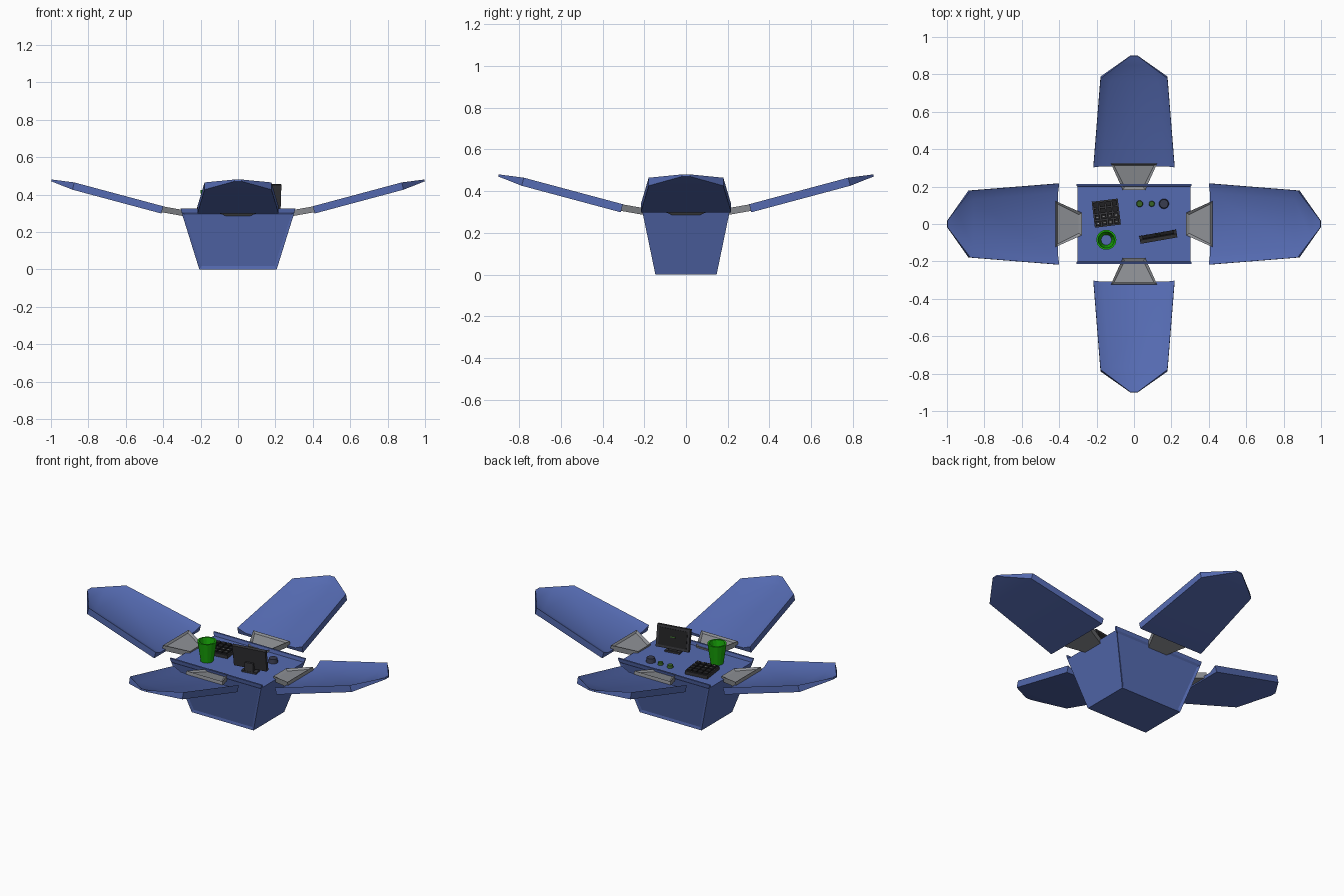
import bpy, bmesh, math
from mathutils import Matrix, Vector

if "Cube" in bpy.data.objects:
    bpy.data.objects.remove(bpy.data.objects["Cube"])

def mat(name, c):
    m = bpy.data.materials.new(name)
    m.diffuse_color = (*c, 1)
    m.use_nodes = True
    m.node_tree.nodes["Principled BSDF"].inputs["Base Color"].default_value = m.diffuse_color
    return m

BLUE = mat("blue", (0.09, 0.145, 0.44))
GREY = mat("grey", (0.27, 0.28, 0.3))
GREEN = mat("green", (0.01, 0.42, 0.003))
DARK = mat("dark_grey", (0.035, 0.035, 0.04))
BLACK = mat("black", (0.015, 0.015, 0.017))
PALE = mat("pale_grey", (0.4, 0.4, 0.4))
OLIVE = mat("dark_green", (0.04, 0.13, 0.02))
SLATE = mat("slate", (0.04, 0.045, 0.08))
T, R = Matrix.Translation, lambda a, ax: Matrix.Rotation(math.radians(a), 4, ax)

def finish(bm, name, material, mx=Matrix(), smooth=None):
    bmesh.ops.recalc_face_normals(bm, faces=bm.faces)
    me = bpy.data.meshes.new(name)
    bm.to_mesh(me)
    bm.free()
    me.materials.append(material)
    ob = bpy.data.objects.new(name, me)
    bpy.context.collection.objects.link(ob)
    ob.matrix_world = mx
    if smooth:
        bpy.context.view_layer.objects.active = ob
        ob.select_set(True)
        bpy.ops.object.shade_smooth_by_angle(angle=math.radians(smooth))
        ob.select_set(False)
    return ob

def box(name, size, material, mx):
    bm = bmesh.new()
    bmesh.ops.create_cube(bm, size=1)
    bmesh.ops.scale(bm, vec=size, verts=bm.verts)
    return finish(bm, name, material, mx)

def prism(bottom, top):
    bm = bmesh.new()
    lo = [bm.verts.new(p) for p in bottom]
    hi = [bm.verts.new(p) for p in top]
    bm.faces.new(lo)
    bm.faces.new(hi)
    n = len(lo)
    for i in range(n):
        bm.faces.new((lo[i], lo[(i+1) % n], hi[(i+1) % n], hi[i]))
    bmesh.ops.recalc_face_normals(bm, faces=bm.faces)
    bm.normal_update()
    return bm

def rect(x, y, z):
    return [(-x, -y, z), (x, -y, z), (x, y, z), (-x, y, z)]

# tapered body with framed front and back panels
TOP = 0.305
bm = prism(rect(0.207, 0.147, 0), rect(0.302, 0.21, TOP))
panels = [f for f in bm.faces if abs(f.normal.y) > 0.7]
bmesh.ops.inset_individual(bm, faces=panels, thickness=0.02, depth=-0.006)
finish(bm, "body", BLUE)

# raised lips along the front and back edges of the top
for s, n in ((-1, "front"), (1, "back")):
    bm = prism([(-0.302, s*0.2, TOP), (0.302, s*0.2, TOP), (0.302, s*0.21, TOP), (-0.302, s*0.21, TOP)],
               [(-0.307, s*0.204, 0.326), (0.307, s*0.204, 0.326), (0.307, s*0.214, 0.326), (-0.307, s*0.214, 0.326)])
    finish(bm, n + "_lip", BLUE)

# petal: dished panel, local x points outward
def petal(name, mx):
    bm = bmesh.new()
    def ring(pts):
        left = [bm.verts.new((u, v, w)) for u, v, w in pts]
        right = [bm.verts.new((u, -v, w)) for u, v, w in pts]
        return left, right
    outer = ring([(0, .217, .02), (.492, .179, .02), (.613, .018, .004)])
    inner = ring([(0, .168, -.002), (.47, .13, -.002), (.56, .075, -.002)])
    under = ring([(0, .217, -.02), (.492, .179, -.02), (.613, .018, -.006)])
    for s in (0, 1):
        o, i, u = outer[s], inner[s], under[s]
        for k in (0, 1):
            bm.faces.new((o[k], o[k+1], i[k+1], i[k]))
            bm.faces.new((o[k], o[k+1], u[k+1], u[k]))
    for k in (0, 1):
        for l, r in (inner, under):
            bm.faces.new((l[k], l[k+1], r[k+1], r[k]))
    (ol, orr), (il, ir), (ul, ur) = outer, inner, under
    bm.faces.new((ol[2], orr[2], ir[2], il[2]))
    bm.faces.new((ol[2], orr[2], ur[2], ul[2]))
    bm.faces.new((ol[0], il[0], ir[0], orr[0], ur[0], ul[0]))
    finish(bm, name, BLUE, mx, 30)

# four petals with their hinge arms
for k, side in enumerate(("right", "back", "left", "front")):
    off = 0.405 if k % 2 == 0 else 0.308
    turn = R(90*k, 'Z')
    petal(side + "_petal", turn @ T((off, 0, 0.318)) @ R(-15, 'Y'))
    def arm(w):
        return [(-.125, -.06, w), (.015, -.122, w), (.015, .122, w), (-.125, .06, w)]
    bm = prism(arm(-.017), arm(.015))
    bmesh.ops.inset_individual(bm, faces=[f for f in bm.faces if f.normal.z > .9],
                               thickness=0.018, depth=-0.01)
    finish(bm, side + "_hinge", GREY, turn @ T((off, 0, 0.322)) @ R(-10, 'Y'))

# keypad with keys, slightly turned
pad = T((-0.148, 0.058, TOP)) @ R(7, 'Z')
box("keypad", (0.14, 0.14, 0.02), DARK, pad @ T((0, 0, 0.01)))
for r in range(4):
    for c in range(4):
        p = ((c - 1.5)*0.033, (r - 1.5)*0.033, 0.024)
        box("key", (0.027, 0.027, 0.01), BLACK, pad @ T(p))
        if r < 2:
            box("key_mark", (0.01, 0.004, 0.002), PALE, pad @ T((p[0], p[1], 0.0295)))

# open tapered cup
bm = bmesh.new()
prof = [(.036, TOP), (.054, .425), (.044, .425), (.028, TOP)]
N = 14
rings = [[bm.verts.new((r*math.cos(2*math.pi*i/N), r*math.sin(2*math.pi*i/N), z))
          for i in range(N)] for r, z in prof]
for a in range(4):
    p, q = rings[a], rings[(a+1) % 4]
    for i in range(N):
        bm.faces.new((p[i], p[(i+1) % N], q[(i+1) % N], q[i]))
finish(bm, "cup", GREEN, T((-0.148, -0.085, 0)))

# two small buttons and a knob
for x, r, h, m, n in ((.03, .018, .015, OLIVE, "button"), (.095, .016, .015, OLIVE, "button"),
                      (.16, .027, .025, SLATE, "knob")):
    bm = bmesh.new()
    bmesh.ops.create_cone(bm, cap_ends=True, segments=16, radius1=r, radius2=r*0.85, depth=h)
    finish(bm, n, m, T((x, 0.108, TOP + h/2)), 40)

# monitor leaning back, its screen towards the keypad
mon = T((0.13, -0.068, TOP)) @ R(10, 'Z')
tilt = mon @ T((0, 0, 0.085)) @ R(10, 'X')
box("monitor", (0.2, 0.02, 0.13), DARK, tilt)
box("screen", (0.17, 0.004, 0.1), BLACK, tilt @ T((0, 0.0105, 0)))
box("screen_mark", (0.03, 0.003, 0.006), OLIVE, tilt @ T((0, 0.0125, 0.005)))
box("monitor_stand", (0.05, 0.03, 0.06), DARK, mon @ T((0, -0.004, 0.03)))
box("monitor_base", (0.09, 0.04, 0.01), DARK, mon @ T((0, 0, 0.005)))
